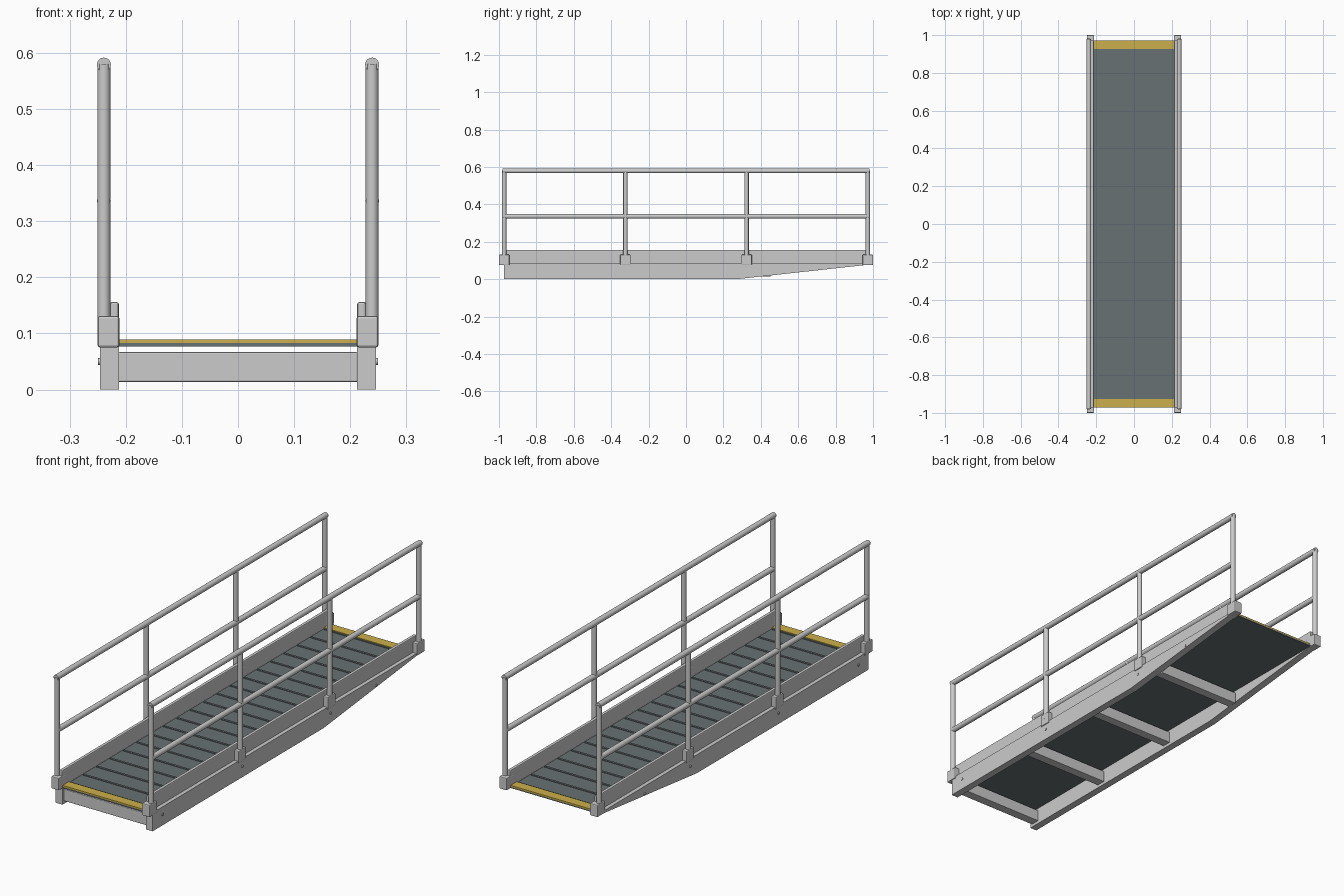
import bpy, bmesh, math

if "Cube" in bpy.data.objects:
    bpy.data.objects.remove(bpy.data.objects["Cube"])

def material(name, rgb):
    m = bpy.data.materials.new(name)
    m.diffuse_color = (*rgb, 1)
    m.use_nodes = True
    m.node_tree.nodes["Principled BSDF"].inputs["Base Color"].default_value = m.diffuse_color
    return m

DECK = material("deck_grey", (0.14, 0.165, 0.17))
YELLOW = material("edge_yellow", (0.60, 0.43, 0.07))

def finish(name, bm, mat=None, bevel=0, smooth=False):
    bmesh.ops.recalc_face_normals(bm, faces=bm.faces)
    me = bpy.data.meshes.new(name)
    bm.to_mesh(me)
    bm.free()
    ob = bpy.data.objects.new(name, me)
    bpy.context.collection.objects.link(ob)
    if mat:
        me.materials.append(mat)
    if bevel:
        b = ob.modifiers.new("bevel", 'BEVEL')
        b.width, b.segments = bevel, 2
    if smooth:
        bpy.ops.object.select_all(action='DESELECT')
        ob.select_set(True)
        bpy.context.view_layer.objects.active = ob
        bpy.ops.object.shade_smooth_by_angle(angle=math.radians(35))
    return ob

def box(name, x0, x1, y0, y1, z0, z1, mat=None, bevel=0):
    bm = bmesh.new()
    bmesh.ops.create_cube(bm, size=1)
    for v in bm.verts:
        v.co = ((x0 + x1) / 2 + v.co.x * (x1 - x0),
                (y0 + y1) / 2 + v.co.y * (y1 - y0),
                (z0 + z1) / 2 + v.co.z * (z1 - z0))
    return finish(name, bm, mat, bevel)

def rod(name, centre, radius, length, axis, sides=20):
    bm = bmesh.new()
    bmesh.ops.create_cone(bm, cap_ends=True, segments=sides, radius1=radius,
                          radius2=radius, depth=length)
    ob = finish(name, bm, smooth=True)
    ob.location = centre
    ob.rotation_euler = {'x': (0, math.pi / 2, 0), 'y': (math.pi / 2, 0, 0), 'z': (0, 0, 0)}[axis]
    return ob

END = 0.972
POSTS = (-0.972, -0.324, 0.324, 0.972)

def side_box(name, s, x0, x1, *rest, **kw):
    a, b = sorted((s * x0, s * x1))
    return box(name, a, b, *rest, **kw)

for s, tag in ((-1, "left"), (1, "right")):
    # Tapered side beam
    bm = bmesh.new()
    profile = [(-END, 0), (0.27, 0), (END, 0.077), (END, 0.085), (-END, 0.085)]
    f = bm.faces.new([bm.verts.new((s * 0.212, y, z)) for y, z in profile])
    ext = bmesh.ops.extrude_face_region(bm, geom=[f])
    for v in ext["geom"]:
        if isinstance(v, bmesh.types.BMVert):
            v.co.x = s * 0.246
    finish(tag + "_side_beam", bm)
    # Kick board
    side_box(tag + "_kick_board", s, 0.2125, 0.228, -END, END, 0.08, 0.156, bevel=0.004)
    # Posts and their clamps
    for i, y in enumerate(POSTS):
        side_box(f"{tag}_post_clamp_{i}", s, 0.2115, 0.250, y - 0.028, y + 0.028,
                 0.075, 0.131, bevel=0.004)
        rod(f"{tag}_post_{i}", (s * 0.239, y, 0.3425), 0.0115, 0.475, 'z')
    # Handrails
    rod(tag + "_top_rail", (s * 0.239, 0, 0.579), 0.0125, 1.96, 'y')
    rod(tag + "_mid_rail", (s * 0.239, 0, 0.336), 0.0123, 1.95, 'y')
    # Bolts
    for i, y in enumerate((-0.9, -0.32, 0.32, 0.65)):
        rod(f"{tag}_bolt_{i}", (s * 0.244, y, 0.05), 0.006, 0.011, 'x', 12)

# Deck plate with raised ribs
box("deck_plate", -0.212, 0.212, -END, END, 0.077, 0.083, DECK)
step = 2 * END / 20
for i in range(20):
    y = (i - 9.5) * step
    box(f"deck_rib_{i}", -0.207, 0.207, y - 0.005, y + 0.005, 0.082, 0.086, DECK)

# Yellow edge strips
for s, tag in ((-1, "front"), (1, "back")):
    a, b = sorted((s * 0.926, s * END))
    box(tag + "_edge_strip", -0.211, 0.211, a, b, 0.082, 0.089, YELLOW)

# Cross beams under the deck
for i, y in enumerate((-0.94, -0.483, -0.027, 0.43)):
    box(f"cross_beam_{i}", -0.213, 0.213, y - 0.022, y + 0.022, 0.013, 0.067, bevel=0.003)
